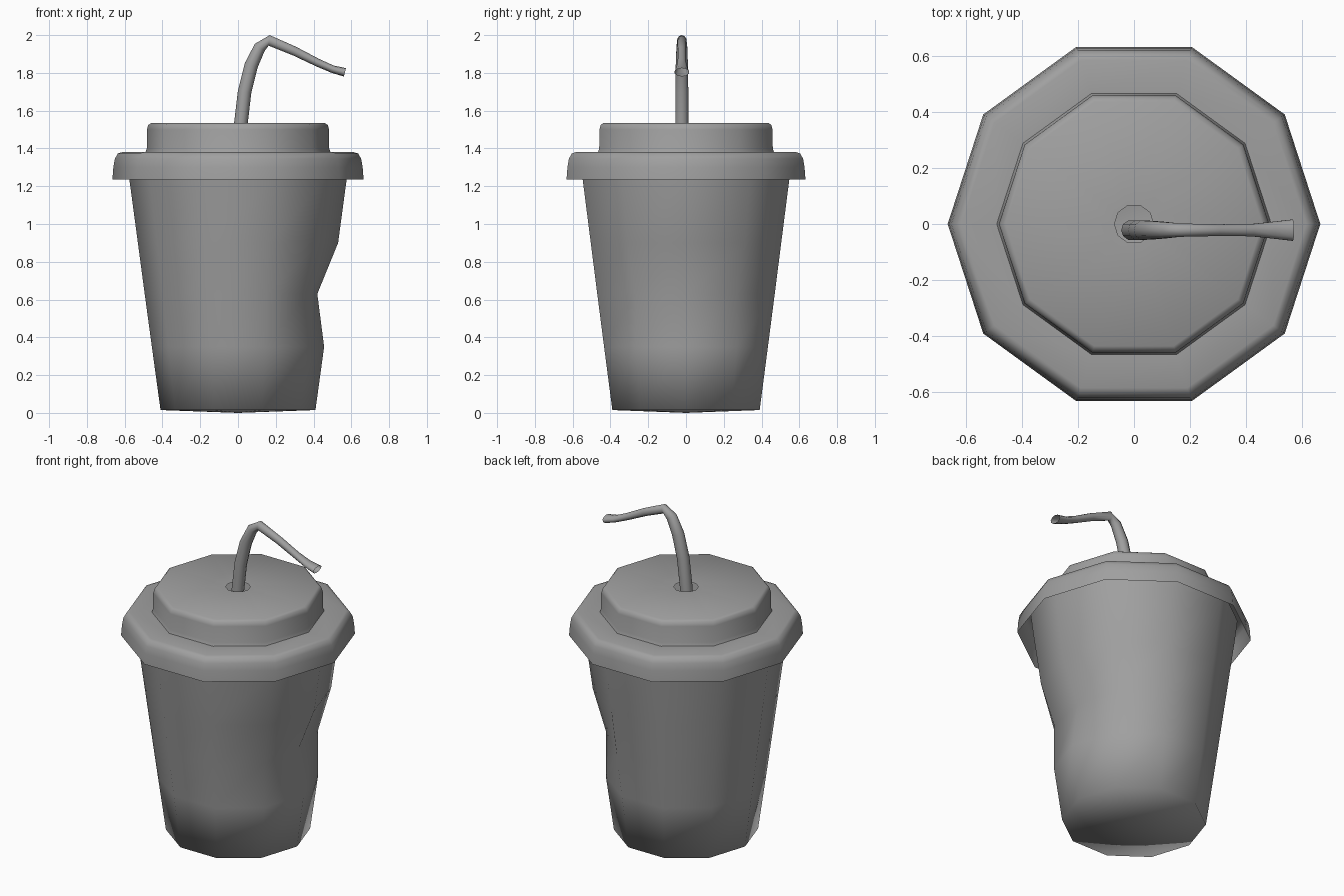
import bpy
import math
from mathutils import Vector

cube = bpy.data.objects.get("Cube")
if cube:
    bpy.data.objects.remove(cube, do_unlink=True)

grey = bpy.data.materials.new("mid grey")
grey.use_nodes = True
colour = (0.35, 0.35, 0.35, 1)
grey.diffuse_color = colour
grey.node_tree.nodes["Principled BSDF"].inputs["Base Color"].default_value = colour

SIDES = 10


def skin(name, rings, cap_start=None, sharp=180):
    """Join successive rings of points with quads, optionally fan the first ring to a point."""
    n = len(rings[0])
    verts = [p for ring in rings for p in ring]
    faces = []
    for k in range(len(rings) - 1):
        for i in range(n):
            j = (i + 1) % n
            faces.append((k * n + i, k * n + j, (k + 1) * n + j, (k + 1) * n + i))
    if cap_start:
        verts.append(cap_start)
        faces += [((i + 1) % n, i, len(verts) - 1) for i in range(n)]
    mesh = bpy.data.meshes.new(name)
    mesh.from_pydata(verts, [], faces)
    mesh.materials.append(grey)
    obj = bpy.data.objects.new(name, mesh)
    bpy.context.collection.objects.link(obj)
    bpy.ops.object.select_all(action="DESELECT")
    obj.select_set(True)
    bpy.context.view_layer.objects.active = obj
    if sharp < 180:
        bpy.ops.object.shade_smooth_by_angle(angle=math.radians(sharp))
    else:
        bpy.ops.object.shade_smooth()
    return obj


def ring(radius, z):
    return [(radius * math.cos(math.tau * i / SIDES),
             radius * math.sin(math.tau * i / SIDES), z) for i in range(SIDES)]


# Tapered cup, pushed in on its left side
cup_profile = [(0.41, 0.015), (0.456, 0.35), (0.494, 0.63), (0.53, 0.9),
               (0.575, 1.235), (0.59, 1.36)]
cup = skin("cup", [ring(r, z) for r, z in cup_profile], cap_start=(0, 0, 0))
dent_ring = 2 * SIDES
for step, scale in ((0, 0.85), (1, 0.92), (SIDES - 1, 0.92)):
    v = cup.data.vertices[dent_ring + step]
    v.co.x *= scale
    v.co.y *= scale

# Stepped lid with rounded shoulders and a hole for the straw
lid_profile = [(0.665, 1.235), (0.66, 1.3), (0.652, 1.345), (0.636, 1.373), (0.615, 1.38),
               (0.49, 1.38), (0.483, 1.4), (0.482, 1.5), (0.475, 1.525),
               (0.458, 1.535), (0.07, 1.535)]
skin("lid", [ring(r, z) for r, z in lid_profile], sharp=50)

# Bent straw: x, z, half thickness in the bend plane, half width across it
straw_path = [(-0.01, 1.2, 0.036, 0.036), (0.015, 1.53, 0.036, 0.036),
              (0.035, 1.7, 0.036, 0.036), (0.07, 1.84, 0.036, 0.034),
              (0.115, 1.935, 0.032, 0.03), (0.165, 1.972, 0.028, 0.025),
              (0.3, 1.915, 0.024, 0.022), (0.42, 1.855, 0.021, 0.023),
              (0.5, 1.82, 0.02, 0.032), (0.566, 1.803, 0.023, 0.04)]
points = [Vector((x, -0.022, z)) for x, z, _, _ in straw_path]
straw_rings = []
for k, (_, _, thick, wide) in enumerate(straw_path):
    tangent = (points[min(k + 1, len(points) - 1)] - points[max(k - 1, 0)]).normalized()
    side = Vector((0, 1, 0))
    normal = side.cross(tangent)
    straw_rings.append([points[k] + normal * thick * math.cos(math.tau * i / SIDES)
                        + side * wide * math.sin(math.tau * i / SIDES)
                        for i in range(SIDES)])
skin("straw", straw_rings)
